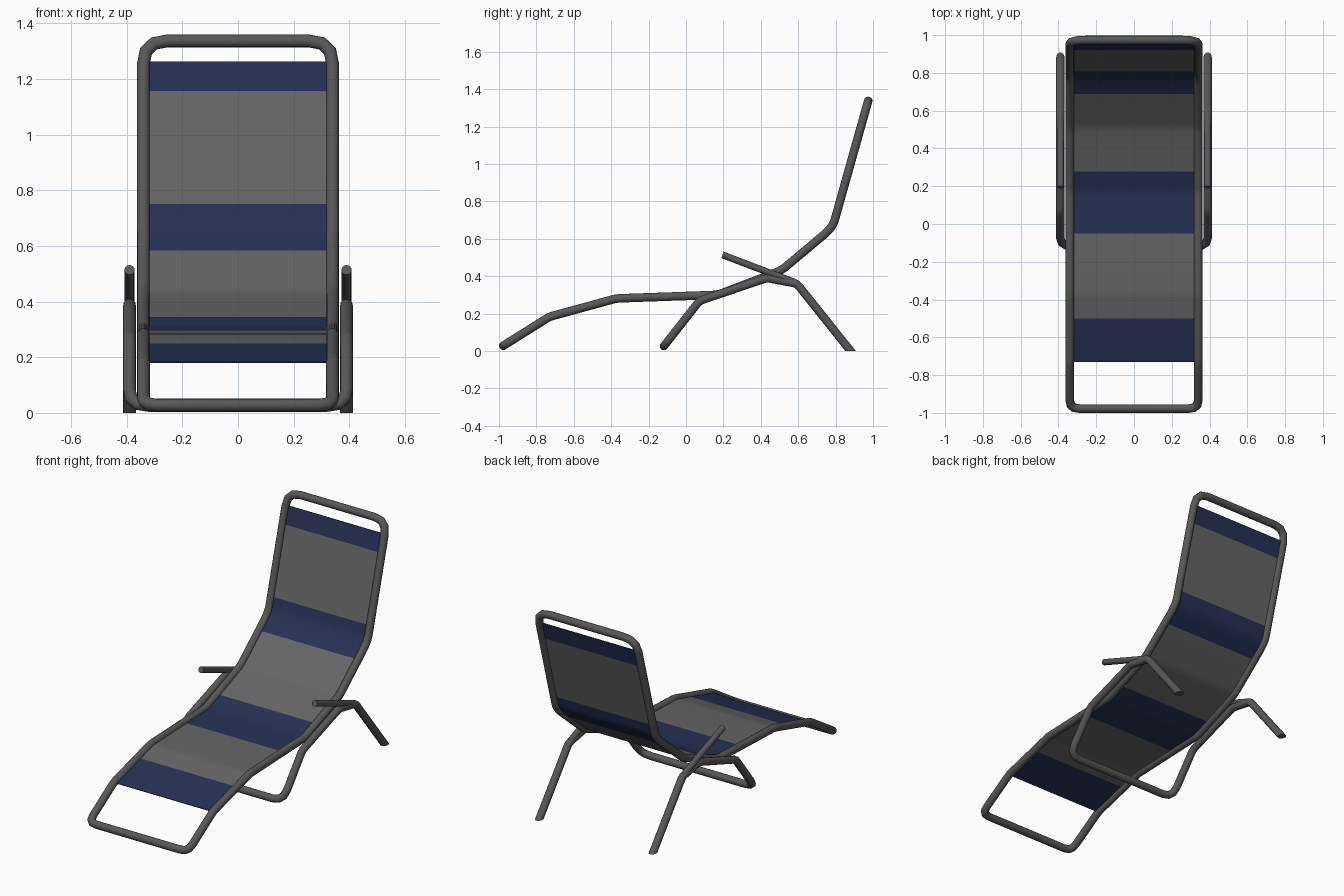
import bpy, bmesh, math
from mathutils import Vector

if "Cube" in bpy.data.objects:
    bpy.data.objects.remove(bpy.data.objects["Cube"])


def material(name, rgb):
    m = bpy.data.materials.new(name)
    m.diffuse_color = (*rgb, 1)
    m.use_nodes = True
    m.node_tree.nodes["Principled BSDF"].inputs["Base Color"].default_value = m.diffuse_color
    return m


FRAME = material("dark grey metal", (0.097, 0.097, 0.097))
GREY = material("grey fabric", (0.13, 0.13, 0.13))
BLUE = material("navy fabric", (0.019, 0.031, 0.088))


def finish(name, bm, mats, thickness=0):
    bmesh.ops.recalc_face_normals(bm, faces=bm.faces)
    me = bpy.data.meshes.new(name)
    bm.to_mesh(me)
    bm.free()
    for m in mats:
        me.materials.append(m)
    ob = bpy.data.objects.new(name, me)
    bpy.context.collection.objects.link(ob)
    bpy.ops.object.select_all(action='DESELECT')
    ob.select_set(True)
    bpy.context.view_layer.objects.active = ob
    if thickness:
        mod = ob.modifiers.new("thickness", 'SOLIDIFY')
        mod.thickness = thickness
        mod.offset = 0
        bpy.ops.object.modifier_apply(modifier=mod.name)
    bpy.ops.object.shade_smooth_by_angle(angle=math.radians(40))
    return ob


def fillet(items, steps=3):
    """items: (point, corner radius); rounded corners as short curves."""
    out = []
    for i, (p, r) in enumerate(items):
        p = Vector(p)
        if r == 0 or i in (0, len(items) - 1):
            out.append(p)
            continue
        a = p + (Vector(items[i - 1][0]) - p).normalized() * r
        b = p + (Vector(items[i + 1][0]) - p).normalized() * r
        for k in range(steps + 1):
            t = k / steps
            out.append(a * (1 - t) ** 2 + p * 2 * t * (1 - t) + b * t * t)
    return out


def tube(name, pts, radius, start_n=None, end_n=None, sides=14):
    """Round tube with mitred bends; end planes may be tilted."""
    pts = [Vector(p) for p in pts]
    dirs = [(b - a).normalized() for a, b in zip(pts, pts[1:])]
    d = dirs[0]
    u = d.orthogonal().normalized()
    v = d.cross(u)
    ring = [pts[0] + radius * (u * math.cos(2 * math.pi * k / sides)
                               + v * math.sin(2 * math.pi * k / sides))
            for k in range(sides)]

    def slide(ring, d, p, n):
        return [q + d * ((p - q).dot(n) / d.dot(n)) for q in ring]

    if start_n:
        ring = slide(ring, d, pts[0], Vector(start_n))
    bm = bmesh.new()
    first = prev = [bm.verts.new(q) for q in ring]
    for i, d in enumerate(dirs):
        if i + 1 < len(dirs):
            n = d + dirs[i + 1]
        else:
            n = Vector(end_n) if end_n else d
        ring = slide(ring, d, pts[i + 1], n)
        cur = [bm.verts.new(q) for q in ring]
        for k in range(sides):
            j = (k + 1) % sides
            bm.faces.new((prev[k], prev[j], cur[j], cur[k]))
        prev = cur
    bm.faces.new(first)
    bm.faces.new(prev)
    return finish(name, bm, [FRAME])


def mirrored(half):
    return half + [((-p[0], p[1], p[2]), r) for p, r in reversed(half)]


# Lounger outline seen from the side: y, z, bend radius
SIDE = [(0.974, 1.337, 0.085), (0.788, 0.675, 0.028), (0.75, 0.632, 0.02),
        (0.51, 0.431, 0.03), (0.17, 0.30, 0.03), (-0.372, 0.281, 0.02),
        (-0.73, 0.183, 0.02), (-0.977, 0.028, 0.05)]

# Main frame: closed loop starting at the middle of the top bar
X = 0.34
half = [((X, y, z), r) for y, z, r in SIDE]
top = ((0, SIDE[0][0], SIDE[0][1]), 0)
tube("main_frame", fillet([top] + mirrored(half) + [top]), 0.023)

# Leg frame: rear feet, side rails and front cross bar in one tube
LX = 0.39
half = [((LX, 0.88, 0.0), 0), ((LX, 0.593, 0.36), 0.02),
        ((LX, 0.432, 0.39), 0.02), ((LX, 0.072, 0.268), 0.02),
        ((LX, -0.118, 0.026), 0.07)]
tube("leg_frame", fillet(mirrored(half)), 0.0225, (0, 0, 1), (0, 0, 1))

# Armrests
for s, side in ((1, "right"), (-1, "left")):
    tube("armrest_" + side,
         [(s * LX, 0.195, 0.514), (s * LX, 0.585, 0.366)], 0.0185)

# Fabric sling following the main frame, with blue stripes
outline = sorted((p.y, p.z) for p in
                 fillet([((0, y, z), r if 0 < i < 7 else 0)
                         for i, (y, z, r) in enumerate(SIDE)]))


def height(y):
    for (y0, z0), (y1, z1) in zip(outline, outline[1:]):
        if y0 <= y <= y1:
            return z0 + (z1 - z0) * (y - y0) / (y1 - y0)


edges = [-0.73, -0.50, -0.05, 0.28, 0.69, 0.809, 0.923, 0.953]
ys = sorted(set(edges + [y for y, z in outline if edges[0] < y < edges[-1]]))
bm = bmesh.new()
rows = [[bm.verts.new((x, y, height(y))) for x in (-0.326, 0.326)] for y in ys]
for i in range(len(ys) - 1):
    (a, b), (c, d) = rows[i], rows[i + 1]
    f = bm.faces.new((a, b, d, c))
    mid = (ys[i] + ys[i + 1]) / 2
    f.material_index = sum(mid > e for e in edges) % 2
finish("fabric_sling", bm, [GREY, BLUE], thickness=0.006)
